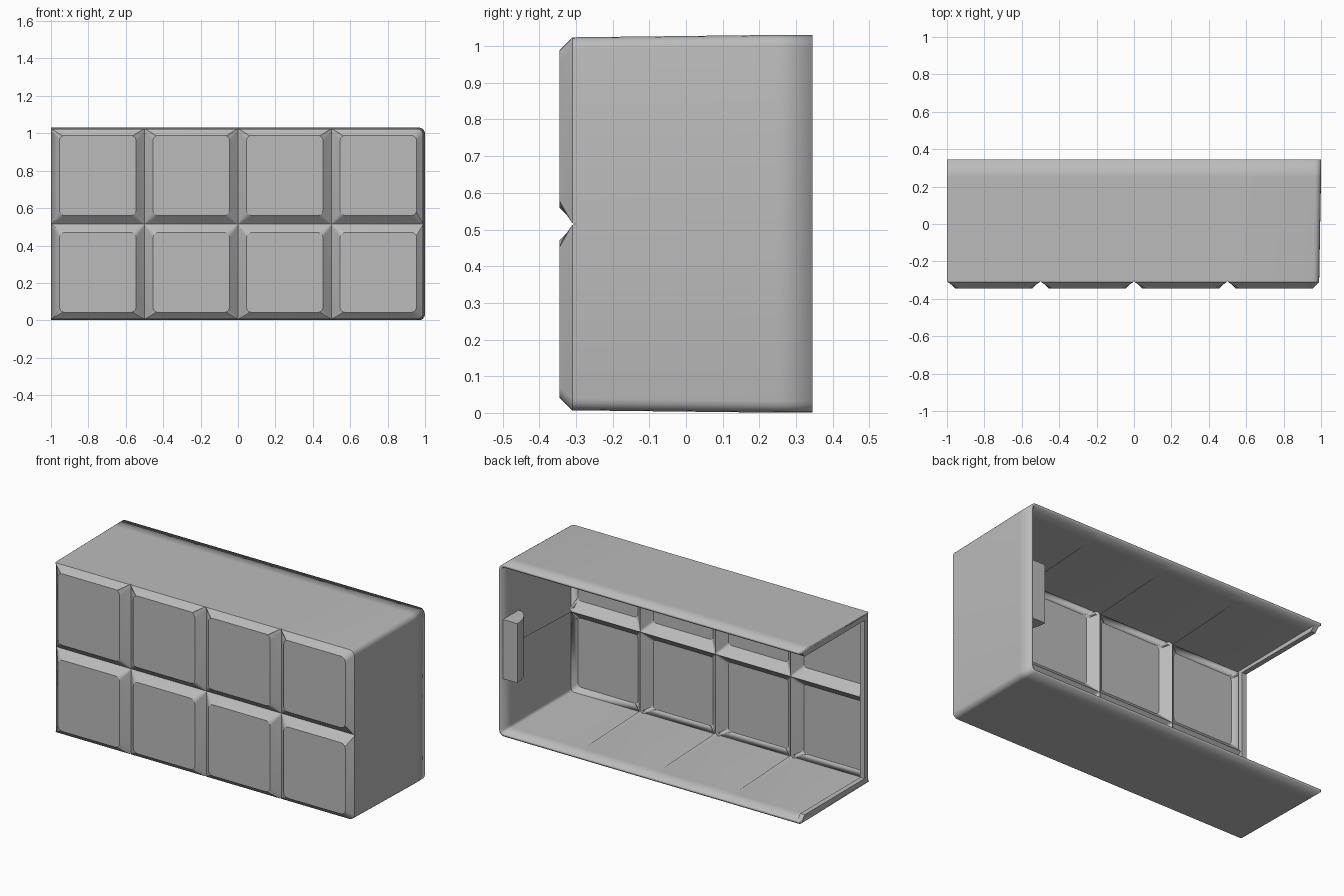
import bpy, bmesh, math

if "Cube" in bpy.data.objects:
    bpy.data.objects.remove(bpy.data.objects["Cube"], do_unlink=True)

WALL = 0.015
FRONT, VALLEY, CHAMFER, RIM, BACK = -0.345, -0.30, -0.31, 0.25, 0.345
XS = [-1, -0.5, 0, 0.5, 0.99]
ZS = [0.007, 0.515, 1.024]
MID_Z = 0.515

grey = bpy.data.materials.new("plain_grey")
grey.use_nodes = True
colour = (0.5, 0.5, 0.5, 1)
grey.diffuse_color = colour
grey.node_tree.nodes["Principled BSDF"].inputs["Base Color"].default_value = colour


def make_object(name, bm):
    mesh = bpy.data.meshes.new(name)
    bm.to_mesh(mesh)
    bm.free()
    obj = bpy.data.objects.new(name, mesh)
    bpy.context.collection.objects.link(obj)
    mesh.materials.append(grey)
    return obj


def prism(name, points, axis, start, end):
    """Extrude a flat outline along x (points are y, z) or z (points are x, y)."""
    bm = bmesh.new()
    place = (lambda p: (start, *p)) if axis == 0 else (lambda p: (*p, start))
    face = bm.faces.new([bm.verts.new(place(p)) for p in points])
    new = bmesh.ops.extrude_face_region(bm, geom=[face])["geom"]
    for v in new:
        if isinstance(v, bmesh.types.BMVert):
            v.co[axis] = end
    bmesh.ops.recalc_face_normals(bm, faces=bm.faces)
    return make_object(name, bm)


def corner_loop(x0, x1, z0, z1, radius, square):
    """Rectangle outline with arcs at the corners; square(x, z) pins an arc to its corner."""
    loop = []
    corners = [(x1, z1, 1, 1), (x0, z1, -1, 1), (x0, z0, -1, -1), (x1, z0, 1, -1)]
    for q, (cx, cz, sx, sz) in enumerate(corners):
        pin = square(cx, cz)
        r = 0.01 if pin else radius
        for k in range(5):
            a = math.radians(90 * q + 22.5 * k)
            reach = 2 * r if pin else r
            x = cx - sx * r + reach * math.cos(a)
            z = cz - sz * r + reach * math.sin(a)
            loop.append((min(max(x, x0), x1), min(max(z, z0), z1)))
    return loop


# Front sheet: grid of raised panels separated by V grooves
bm = bmesh.new()
near = lambda a, b: abs(a - b) < 1e-4
in_groove = lambda x, z: any(near(x, g) for g in XS[:-1]) or near(z, MID_Z)
for x0, x1 in zip(XS, XS[1:]):
    for z0, z1 in zip(ZS, ZS[1:]):
        outer = corner_loop(x0, x1, z0, z1, 0.032, in_groove)
        px1 = x1 - (0.045 if x1 < 0.9 else 0.035)
        pz0 = z0 + (0.045 if near(z0, MID_Z) else 0.035)
        pz1 = z1 - (0.045 if near(z1, MID_Z) else 0.035)
        inner = corner_loop(x0 + 0.045, px1, pz0, pz1, 0.03, lambda x, z: False)
        top = [bm.verts.new((x, FRONT, z)) for x, z in inner]
        base = [bm.verts.new((x, VALLEY if in_groove(x, z) else CHAMFER, z)) for x, z in outer]
        bm.faces.new(top)
        n = len(top)
        for i in range(n):
            j = (i + 1) % n
            bm.faces.new((top[i], base[i], base[j], top[j]))
bmesh.ops.remove_doubles(bm, verts=bm.verts, dist=1e-4)

# Side walls: pull the outline back with a slight draft, leaving the -x end open
edges = [e for e in bm.edges if e.is_boundary and not all(near(v.co.x, -1) for v in e.verts)]
for y, grow in ((RIM, 1), (BACK, 0)):
    new = bmesh.ops.extrude_edge_only(bm, edges=edges)["geom"]
    for v in (g for g in new if isinstance(g, bmesh.types.BMVert)):
        v.co.y = y
        if grow:
            v.co.x = -1 + (v.co.x + 1) * 2 / 1.99
            v.co.z = MID_Z + (v.co.z - MID_Z) * 0.515 / 0.5085
    edges = [g for g in new if isinstance(g, bmesh.types.BMEdge)]
bmesh.ops.recalc_face_normals(bm, faces=bm.faces)
panel = min(bm.faces, key=lambda f: f.calc_center_median().y)
if panel.normal.y > 0:
    bmesh.ops.reverse_faces(bm, faces=bm.faces)
shell = make_object("panelled_shell", bm)
solid = shell.modifiers.new("wall", "SOLIDIFY")
solid.thickness = WALL
solid.offset = -1
solid.use_even_offset = True

# Lip around the open end
lo, hi, lip = 0.01, 1.02, 0.03
prism("end_lip", [(0.33, lo), (-0.298, lo), (-0.298, hi), (0.33, hi), (0.30, hi - lip),
                  (-0.298 + lip, hi - lip), (-0.298 + lip, lo + lip), (0.30, lo + lip)],
      0, -1, -0.97)

# Hook tab inside the closed end, rounded towards the front
arc = [(0.99 - 0.1 * math.cos(a), 0.33 - 0.15 * math.sin(a))
       for a in (math.radians(15 * k) for k in range(7))]
prism("hook_tab", [(0.99, 0.33)] + arc, 2, 0.337, 0.693)

# Smooth the rounded corners, keep the creases
for obj in bpy.context.scene.objects:
    obj.select_set(obj.type == "MESH")
bpy.context.view_layer.objects.active = shell
bpy.ops.object.shade_smooth_by_angle(angle=math.radians(28))
